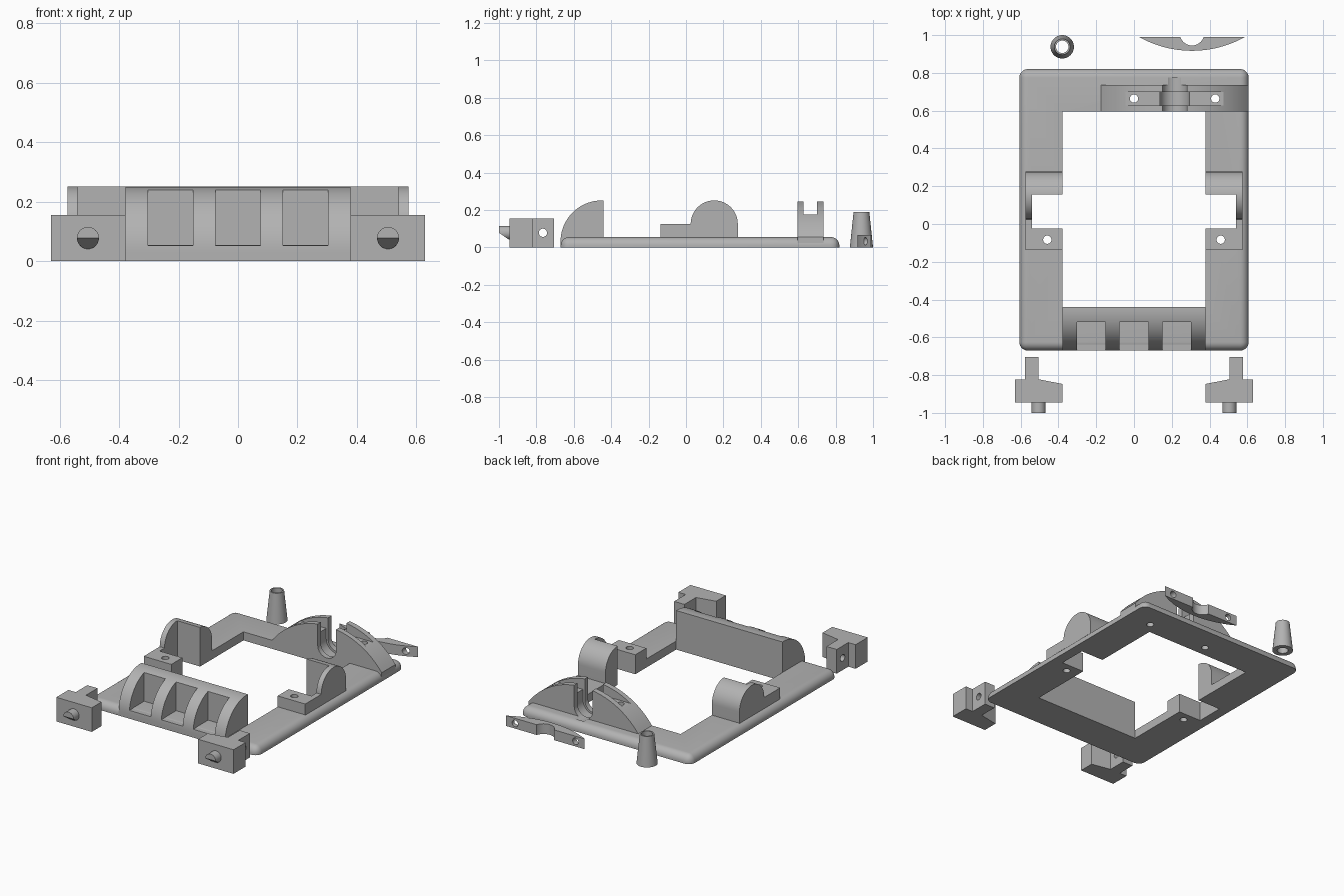
import bpy, bmesh
from math import sin, cos, pi, asin
from mathutils import Vector

old = bpy.data.objects.get("Cube")
if old:
    bpy.data.objects.remove(old)

grey = bpy.data.materials.new("plain_grey")
grey.use_nodes = True
grey.diffuse_color = (0.45, 0.45, 0.45, 1)
grey.node_tree.nodes["Principled BSDF"].inputs["Base Color"].default_value = (0.45, 0.45, 0.45, 1)


def finish(name, bm):
    bmesh.ops.recalc_face_normals(bm, faces=bm.faces)
    mesh = bpy.data.meshes.new(name)
    bm.to_mesh(mesh)
    bm.free()
    mesh.materials.append(grey)
    ob = bpy.data.objects.new(name, mesh)
    bpy.context.collection.objects.link(ob)
    return ob


def prism(name, pts, axis, lo, hi):
    """Extrude a 2D outline along an axis, from lo to hi."""
    place = {"X": lambda a, b, c: (c, a, b),
             "Y": lambda a, b, c: (a, c, b),
             "Z": lambda a, b, c: (a, b, c)}[axis]
    bm = bmesh.new()
    face = bm.faces.new([bm.verts.new(place(a, b, lo)) for a, b in pts])
    out = bmesh.ops.extrude_face_region(bm, geom=[face])
    moved = [v for v in out["geom"] if isinstance(v, bmesh.types.BMVert)]
    bmesh.ops.translate(bm, verts=moved, vec=Vector(place(0, 0, hi - lo)))
    return finish(name, bm)


def box(name, x0, x1, y0, y1, z0, z1):
    x0, x1 = sorted((x0, x1))
    return prism(name, [(x0, y0), (x1, y0), (x1, y1), (x0, y1)], "Z", z0, z1)


def arc(cx, cy, r, a0, a1, n=24):
    return [(cx + r * cos(a0 + (a1 - a0) * i / n),
             cy + r * sin(a0 + (a1 - a0) * i / n)) for i in range(n + 1)]


def rod(name, axis, a, b, r, lo, hi):
    return prism(name, arc(a, b, r, 0, 2 * pi, 32)[:-1], axis, lo, hi)


cutters = []


def cutter(ob):
    ob.hide_render = True
    cutters.append(ob)
    return ob


def cut(ob, tools):
    bpy.context.view_layer.objects.active = ob
    for tool in tools:
        mod = ob.modifiers.new("cut", "BOOLEAN")
        mod.operation = "DIFFERENCE"
        mod.solver = "EXACT"
        mod.object = tool
        bpy.ops.object.modifier_apply(modifier=mod.name)


# Base plate with rounded upper rim
plate = box("base_plate", -0.607, 0.607, -0.67, 0.82, 0, 0.055)
bm = bmesh.new()
bm.from_mesh(plate.data)
rim = [e for e in bm.edges if max(v.co.z for v in e.verts) > 0.05]
bmesh.ops.bevel(bm, geom=rim, offset=0.045, segments=7, profile=0.5, affect="EDGES")
bm.to_mesh(plate.data)
bm.free()
opening = cutter(box("opening_cutter", -0.378, 0.378, -0.44, 0.595, -0.1, 0.5))
cut(plate, [opening])

# Front wall: quarter-round ridge with three pockets
wall = prism("front_wall", [(-0.44, 0.005), (-0.671, 0.005)]
             + arc(-0.45, 0.03, 0.221, pi, pi / 2) + [(-0.44, 0.251)], "X", -0.378, 0.378)
pockets = [cutter(box("pocket_cutter", x - 0.076, x + 0.076, -0.8, -0.52, 0.053, 0.4))
           for x in (-0.227, 0, 0.227)]
cut(wall, pockets)

# Side brackets: low screw block and half-round cheek around a side notch
lug_profile = ([(-0.137, 0.04), (0.277, 0.04)]
               + arc(0.151, 0.125, 0.126, 0, pi, 32) + [(-0.137, 0.125)])
for side, word in ((-1, "right"), (1, "left")):
    lo, hi = sorted((side * 0.378, side * 0.574))
    lug = prism(word + "_side_bracket", lug_profile, "X", lo, hi)
    notch = cutter(box("notch_cutter", side * 0.3, side * 0.54, -0.025, 0.155, -0.1, 0.5))
    hole = cutter(rod("screw_cutter", "Z", side * 0.459, -0.083, 0.022, -0.1, 0.3))
    cut(lug, [notch, hole])
    cut(plate, [notch, hole])

# Rear arch: segment with lengthwise slot, shaft saddle and screw holes
ax, R = 0.215, 0.487
half = asin(0.39 / R)
arch = prism("rear_arch", [(ax - 0.39, 0.01), (ax + 0.39, 0.01)]
             + arc(ax, 0.25 - R, R, pi / 2 - half, pi / 2 + half, 40), "Y", 0.595, 0.735)


def saddle(r, y0, y1):
    outline = arc(ax, 0.11, r, pi, 2 * pi) + [(ax + r, 0.4), (ax - r, 0.4)]
    return cutter(prism("saddle_cutter", outline, "Y", y0, y1))


slot = cutter(box("slot_cutter", -0.5, 1, 0.628, 0.7, 0.175, 0.4))
seats = [saddle(0.065, 0.5, 0.775), saddle(0.078, 0.628, 0.7)]
bolts = [cutter(rod("bolt_cutter", "Z", ax + d, 0.664, 0.022, -0.1, 0.4))
         for d in (-0.215, 0.215)]
cut(arch, [slot] + seats + bolts)
cut(plate, seats + bolts)

# Loose arch cap lying behind the frame
cx, cap_r = 0.307, 0.573
spread = asin(0.28 / cap_r)
cap = prism("arch_cap", arc(cx, 0.917 + cap_r, cap_r, 1.5 * pi - spread, 1.5 * pi + spread, 32),
            "Z", 0, 0.066)
cap_tools = [cutter(rod("cap_notch_cutter", "Z", cx, 1.01, 0.065, -0.1, 0.2))]
cap_tools += [cutter(rod("cap_hole_cutter", "Y", cx + d, 0.033, 0.021, 0.8, 1.2))
              for d in (-0.215, 0.215)]
cut(cap, cap_tools)

# Tapered hollow sleeve
bm = bmesh.new()
bmesh.ops.create_cone(bm, cap_ends=True, segments=40, radius1=0.062, radius2=0.042, depth=0.19)
bmesh.ops.translate(bm, verts=bm.verts, vec=(-0.38, 0.938, 0.095))
sleeve = finish("tapered_sleeve", bm)
cut(sleeve, [cutter(rod("bore_cutter", "Z", -0.38, 0.938, 0.033, -0.1, 0.4))])

# Loose latches with a drilled tab and a bevelled peg
latch_outline = [(0.378, -0.945), (0.63, -0.945), (0.63, -0.822), (0.578, -0.822),
                 (0.578, -0.705), (0.505, -0.705), (0.505, -0.822), (0.378, -0.847)]
ramp = cutter(prism("ramp_cutter", [(-1.05, 0.113), (-0.945, 0.04), (-0.945, 0), (-1.05, 0)],
                    "X", -1, 1))
tab_hole = cutter(rod("tab_hole_cutter", "X", -0.765, 0.078, 0.022, -1, 1))
for side, word in ((-1, "right"), (1, "left")):
    latch = prism(word + "_latch", [(side * x, y) for x, y in latch_outline], "Z", 0, 0.155)
    cut(latch, [tab_hole])
    peg = rod(word + "_latch_peg", "Y", side * 0.505, 0.078, 0.037, -1, -0.94)
    cut(peg, [ramp])

# Remove cutters and shade the curved faces
for ob in cutters:
    bpy.data.objects.remove(ob)
bpy.ops.object.select_all(action="DESELECT")
for ob in bpy.context.collection.objects:
    if ob.type == "MESH":
        ob.select_set(True)
        bpy.context.view_layer.objects.active = ob
bpy.ops.object.shade_smooth_by_angle(angle=0.5)
